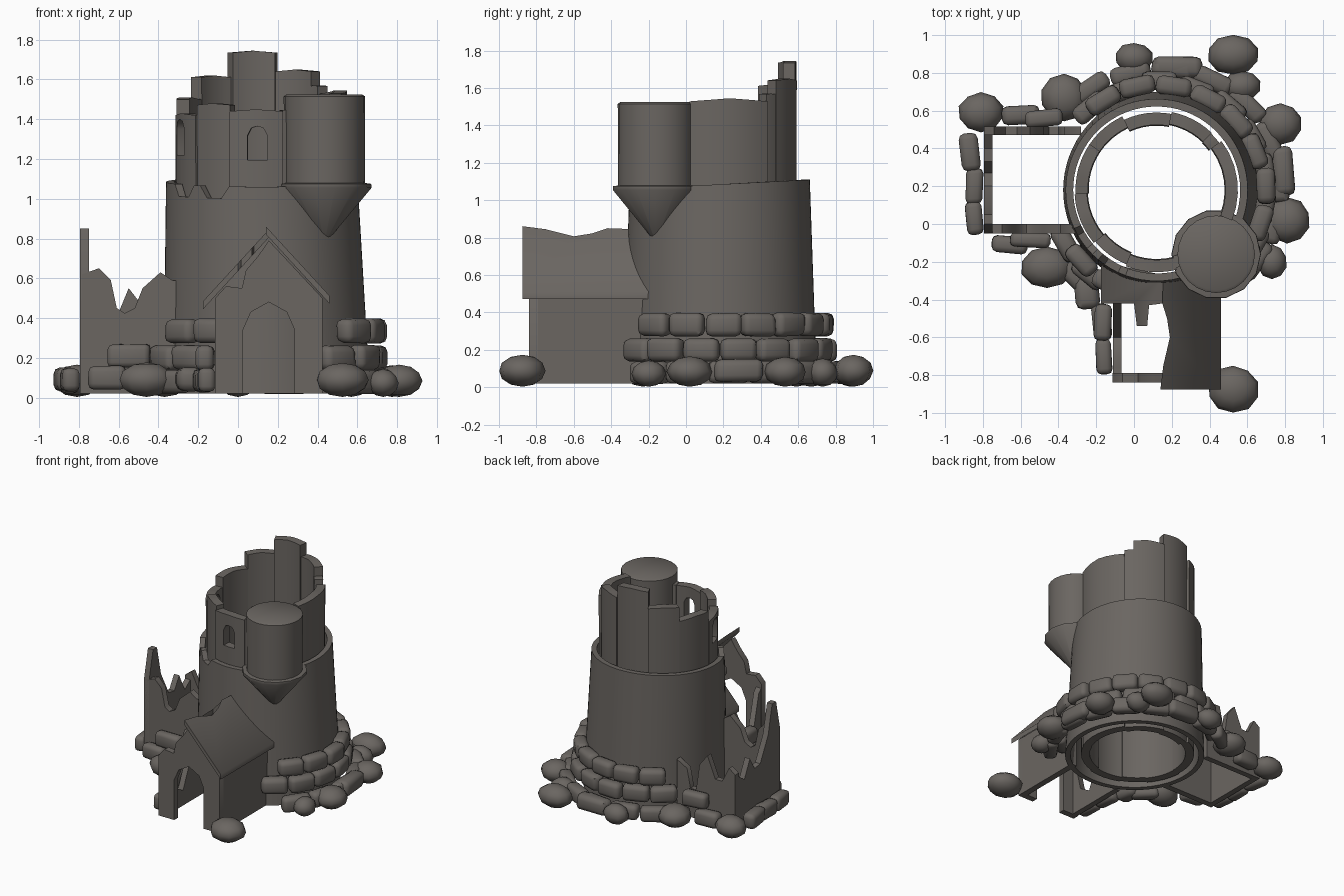
import bpy, bmesh, random
from math import sin, cos, radians, pi
from mathutils import Matrix, Vector

if "Cube" in bpy.data.objects:
    bpy.data.objects.remove(bpy.data.objects["Cube"])

random.seed(4)
CX, CY = 0.12, 0.18          # tower axis
BASE = 0.02

stone = bpy.data.materials.new("dark_stone")
stone.diffuse_color = (0.145, 0.132, 0.12, 1)
stone.use_nodes = True
stone.node_tree.nodes["Principled BSDF"].inputs["Base Color"].default_value = stone.diffuse_color


def finish(name, bm):
    bmesh.ops.recalc_face_normals(bm, faces=bm.faces)
    me = bpy.data.meshes.new(name)
    bm.to_mesh(me)
    bm.free()
    me.materials.append(stone)
    ob = bpy.data.objects.new(name, me)
    bpy.context.collection.objects.link(ob)
    return ob


def arc_wall(name, a0, a1, rb, rt, thick, z0, top, n, shift=0.0):
    """Curved wall; top is a function of the angle in degrees, shift moves the foot in x."""
    bm = bmesh.new()
    closed = a1 - a0 >= 360
    rings = []
    for i in range(n if closed else n + 1):
        a = a0 + (a1 - a0) * i / n
        c, s = cos(radians(a)), sin(radians(a))
        z1 = top(a)
        rings.append([bm.verts.new((CX + dx + r * c, CY + r * s, z)) for r, z, dx in
                      ((rb, z0, shift), (rt, z1, 0), (rt - thick, z1, 0), (rb - thick, z0, shift))])
    for i in range(n):
        p, q = rings[i], rings[(i + 1) % len(rings)]
        for k in range(4):
            m = (k + 1) % 4
            bm.faces.new((p[k], p[m], q[m], q[k]))
    if not closed:
        bm.faces.new(rings[0])
        bm.faces.new(rings[-1])
    return finish(name, bm)


def slab(name, pts, place, offset):
    """Outline mapped to 3D by place(u, v), extruded by an offset vector."""
    bm = bmesh.new()
    f = bm.faces.new([bm.verts.new(place(u, v)) for u, v in pts])
    ext = bmesh.ops.extrude_face_region(bm, geom=[f], use_keep_orig=True)
    verts = [v for v in ext['geom'] if isinstance(v, bmesh.types.BMVert)]
    bmesh.ops.translate(bm, verts=verts, vec=Vector(offset))
    return finish(name, bm)


def lathe(name, x, y, prof, n):
    bm = bmesh.new()
    rings = [[bm.verts.new((x + r * cos(2 * pi * i / n), y + r * sin(2 * pi * i / n), z))
              for i in range(n)] for r, z in prof]
    for p, q in zip(rings, rings[1:]):
        for i in range(n):
            bm.faces.new((p[i], p[(i + 1) % n], q[(i + 1) % n], q[i]))
    bm.faces.new(rings[0])
    bm.faces.new(rings[-1])
    return finish(name, bm)


def block(name, x, y, z, sx, sy, sz, rot=0.0):
    """Rounded masonry block."""
    bm = bmesh.new()
    bmesh.ops.create_cube(bm, size=1)
    for v in bm.verts:
        v.co = Vector((v.co.x * sx, v.co.y * sy, v.co.z * sz)) * random.uniform(0.94, 1.04)
    bmesh.ops.bevel(bm, geom=bm.edges[:], offset=min(sx, sy, sz) * 0.32, segments=2,
                    profile=0.5, affect='EDGES')
    bm.transform(Matrix.Translation((x, y, z)) @ Matrix.Rotation(rot, 4, 'Z'))
    return finish(name, bm)


def window(wall, a, z, w, h):
    """Cut an arched opening through a curved wall."""
    c, s = cos(radians(a)), sin(radians(a))
    pts = [(-w, -h), (w, -h), (w, h * .45), (w * .6, h * .9), (0, h), (-w * .6, h * .9), (-w, h * .45)]
    cut = slab("window_cutter", pts, lambda u, v: (CX + .3 * c - u * s, CY + .3 * s + u * c, z + v),
               (.25 * c, .25 * s, 0))
    cut.hide_render = True
    m = wall.modifiers.new("window", 'BOOLEAN')
    m.operation, m.object, m.solver = 'DIFFERENCE', cut, 'EXACT'
    bpy.context.view_layer.objects.active = wall
    bpy.ops.object.modifier_apply(modifier=m.name)
    bpy.data.objects.remove(cut)


# lower tower, with a broken rim at the front left
def rim(a):
    z = 1.085 + 0.025 * sin(radians(a))
    return z - (0.06 if 208 < a < 222 or 234 < a < 246 else 0.0)


arc_wall("lower_tower", 0, 360, 0.52, 0.482, 0.04, BASE, rim, 72, 0.025)

# ruined upper tower: start angle, end angle, height, radius
panels = [(-22, 37, 1.545, .425), (37, 46, 1.57, .41), (46, 79, 1.65, .415), (79, 115, 1.745, .405),
          (115, 146, 1.62, .425), (146, 183, 1.51, .425), (183, 220, 1.43, .43),
          (220, 248, 1.48, .42), (248, 284, 1.45, .43), (284, 338, 1.46, .42)]
for i, (a0, a1, h, r) in enumerate(panels):
    mid = (a0 + a1) / 2
    w = arc_wall(f"upper_tower_panel_{i}", a0, a1, r, r + .005, 0.065, BASE + .02,
                 lambda a, h=h, mid=mid: h - 0.010 * abs(a - mid) / 18, 6)
    if i == 8:
        window(w, 267, 1.28, 0.05, 0.085)
    if i == 6:
        window(w, 198, 1.31, 0.06, 0.09)

# corner turret on a cone
TX, TY = 0.435, -0.16
lathe("turret_cone", TX, TY, [(.004, .775), (.237, 1.055), (.235, 1.075), (.2, 1.08)], 14)
lathe("turret_drum", TX, TY, [(.203, 1.06), (.205, 1.515), (.19, 1.525)], 24)

# gatehouse walls
facade = [(-.115, BASE), (-.115, .5), (-.06, .56), (.02, .55), (.04, .64), (.1, .71), (.155, .79),
          (.425, .5), (.425, BASE), (.285, BASE), (.285, .34), (.245, .43), (.155, .48),
          (.065, .43), (.025, .34), (.025, BASE)]
slab("gate_facade", facade, lambda u, v: (u, -.84, v), (0, .05, 0))
slab("gate_right_wall", [(-.82, BASE), (-.82, .5), (-.22, .5), (-.22, BASE)],
     lambda u, v: (.375, u, v), (.05, 0, 0))
slab("gate_left_wall", [(-.82, BASE), (-.82, .5), (-.76, .44), (-.7, .2), (-.6, .14), (-.52, .32),
                        (-.42, .5), (-.3, .5), (-.3, BASE)],
     lambda u, v: (-.11, u, v), (.045, 0, 0))

# gatehouse roof: torn right slope and the remains of the left one
RX = 0.155
right = [(.14, -.875), (.46, -.875), (.46, -.18), (.155, -.27), (.15, -.42), (.175, -.5),
         (.19, -.6), (.155, -.75)]
left = [(-.175, -.2), (-.175, -.42), (.0, -.42), (.015, -.54), (.07, -.54), (.08, -.43),
        (.155, -.42), (.155, -.27)]
for name, pts, sgn in (("gate_roof_right", right, 1), ("gate_roof_left", left, -1)):
    slab(name, pts, lambda u, v, k=sgn: (u, v, .845 - 1.09 * k * (u - RX)), (0, 0, -.04))

# ruined side chamber
slab("chamber_front_wall", [(-.79, BASE), (-.785, .62), (-.7, .65), (-.64, .59), (-.61, .45),
                            (-.57, .425), (-.52, .45), (-.48, .55), (-.39, .63), (-.33, .59),
                            (-.31, .59), (-.31, BASE)],
     lambda u, v: (u, -.05, v), (0, .05, 0))
slab("chamber_left_wall", [(-.05, BASE), (-.05, .62), (0, .85), (.05, .85), (.1, .62), (.2, .43),
                           (.27, .42), (.33, .52), (.4, .38), (.51, .46), (.51, BASE)],
     lambda u, v: (-.795, u, v), (.045, 0, 0))
slab("chamber_back_wall", [(-.795, BASE), (-.795, .46), (-.74, .5), (-.68, .38), (-.62, .38),
                           (-.55, .55), (-.48, .46), (-.45, .25), (-.4, .25), (-.37, .4), (-.28, .45),
                           (-.28, BASE)],
     lambda u, v: (u, .47, v), (0, .045, 0))

# rings of blocks round the tower foot, leaving out the chamber and gatehouse
for row, (r, z, h, start) in enumerate(((.64, .08, .12, 4), (.57, .2, .125, 10), (.555, .335, .125, 2))):
    for k in range(18):
        a = start + 20 * k
        if 140 < a % 360 < 210 or 242 < a % 360 < 308:
            continue
        rr = r + random.uniform(-.012, .012)
        block(f"foot_block_{row}_{k}", .135 + rr * cos(radians(a)), CY + rr * sin(radians(a)), z,
              .1, r * .345, h, radians(a))

# loose blocks along the chamber and gatehouse
loose = [(-.87, .38, .09, .1, .2), (-.845, .2, .08, .09, .19), (-.845, .03, .09, .09, .18),
         (-.6, .575, .09, .2, .1), (-.48, .56, .2, .2, .09), (-.66, -.11, .1, .19, .09),
         (-.55, -.085, .21, .22, .08), (-.165, -.52, .2, .09, .19), (-.16, -.7, .09, .085, .19),
         (-.17, -.52, .085, .1, .2), (-.25, -.36, .09, .13, .18), (.23, .83, .08, .26, .11),
         (.79, .28, .09, .11, .26)]
for i, (x, y, z, sx, sy) in enumerate(loose):
    block(f"loose_block_{i}", x, y, z, sx, sy, .12, random.uniform(-.12, .12))

# boulders
boulders = [(.525, .895, .135, .105), (.57, .73, .1, .08), (0, .88, .1, .08), (-.37, .67, .125, .125),
            (-.81, .59, .12, .105), (-.46, -.23, .14, .11), (.775, .53, .115, .11),
            (.81, .02, .12, .12), (.73, -.2, .08, .09), (.525, -.875, .135, .125)]
for i, (x, y, sx, sy) in enumerate(boulders):
    hz = .07 + .28 * (sx - .08)
    bm = bmesh.new()
    bmesh.ops.create_uvsphere(bm, u_segments=10, v_segments=6, radius=1)
    for v in bm.verts:
        k = random.uniform(.97, 1.04)
        v.co = Vector((x + v.co.x * sx * k, y + v.co.y * sy * k, hz + .003 + v.co.z * hz))
    finish(f"boulder_{i}", bm)

# smooth shading with crisp edges
bpy.ops.object.select_all(action='SELECT')
bpy.context.view_layer.objects.active = bpy.context.selected_objects[0]
bpy.ops.object.shade_smooth_by_angle(angle=radians(50))
